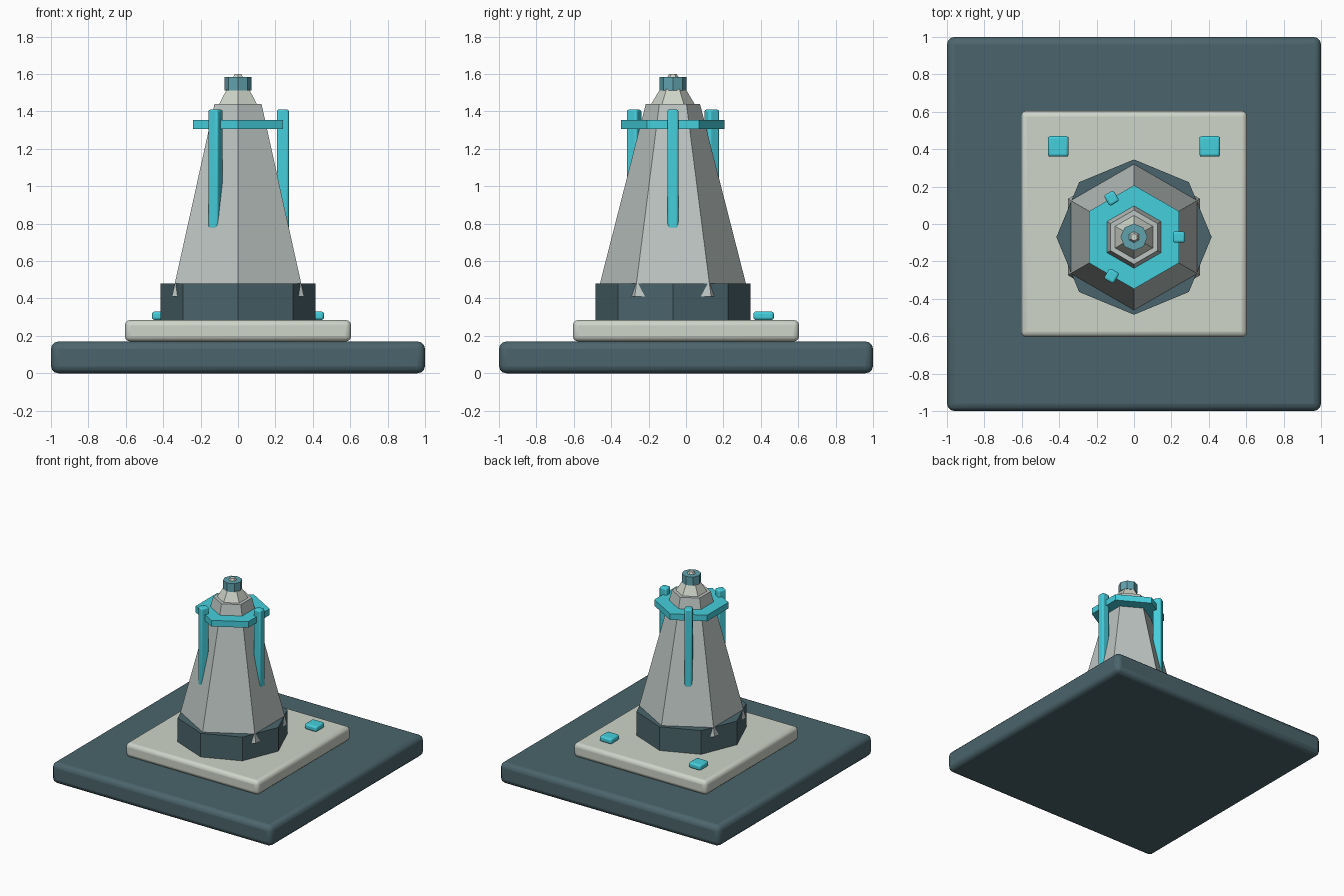
import bpy
from math import radians, cos, sin

if "Cube" in bpy.data.objects:
    bpy.data.objects.remove(bpy.data.objects["Cube"])

CY = -0.07  # tower axis sits slightly toward the front


def material(name, rgb):
    m = bpy.data.materials.new(name)
    m.diffuse_color = (*rgb, 1)
    m.use_nodes = True
    m.node_tree.nodes["Principled BSDF"].inputs["Base Color"].default_value = m.diffuse_color
    return m


SLATE = material("slate", (0.07, 0.13, 0.15))
PALE = material("pale_stone", (0.62, 0.66, 0.58))
GREY = material("tower_grey", (0.5, 0.55, 0.53))
CYAN = material("cyan", (0.06, 0.62, 0.72))
TEAL = material("teal", (0.12, 0.36, 0.42))


def box(name, x, y, z0, z1, sx, sy, bevel, mat, turn=0):
    bpy.ops.mesh.primitive_cube_add(size=1, location=(x, y, (z0 + z1) / 2))
    o = bpy.context.object
    o.name = name
    o.scale = (sx, sy, z1 - z0)
    bpy.ops.object.transform_apply(location=False, rotation=False, scale=True)
    o.rotation_euler.z = turn
    b = o.modifiers.new("bevel", "BEVEL")
    b.width, b.segments = bevel, 3
    o.data.materials.append(mat)
    bpy.ops.object.shade_smooth_by_angle(angle=radians(40))
    return o


def frustum(name, sides, z0, z1, r0, r1, mat, turn=0):
    # explicit turn is measured from a corner lying on the +y axis
    bpy.ops.mesh.primitive_cone_add(vertices=sides, radius1=r0, radius2=r1, depth=z1 - z0,
                                    location=(0, CY, (z0 + z1) / 2), rotation=(0, 0, turn))
    o = bpy.context.object
    o.name = name
    o.data.materials.append(mat)
    return o


# Stepped plinth
box("base_plate", 0, 0, 0, 0.17, 2, 2, 0.04, SLATE)
box("upper_plate", 0, 0, 0.17, 0.285, 1.21, 1.21, 0.03, PALE)

# Two rear pads
for side, s in (("left", -1), ("right", 1)):
    box(f"rear_pad_{side}", s * 0.405, 0.415, 0.285, 0.33, 0.11, 0.11, 0.014, CYAN)

# Octagonal drum and hexagonal tower
frustum("drum", 8, 0.285, 0.48, 0.415, 0.415, SLATE)
frustum("tower", 6, 0.41, 1.44, 0.408, 0.145, GREY)

# Collar plate around the tower
frustum("collar", 6, 1.305, 1.355, 0.277, 0.277, CYAN)

# Cap cone piercing the octagonal knob
frustum("cap", 6, 1.44, 1.6, 0.116, 0.02, PALE)
frustum("knob", 8, 1.513, 1.583, 0.072, 0.072, TEAL)

# Three upright rods sinking into the tower faces
for i in range(3):
    a = radians(120 * i)
    box(f"rod_{i + 1}", 0.24 * cos(a), CY + 0.24 * sin(a), 0.77, 1.41,
        0.065, 0.06, 0.012, CYAN, a)
